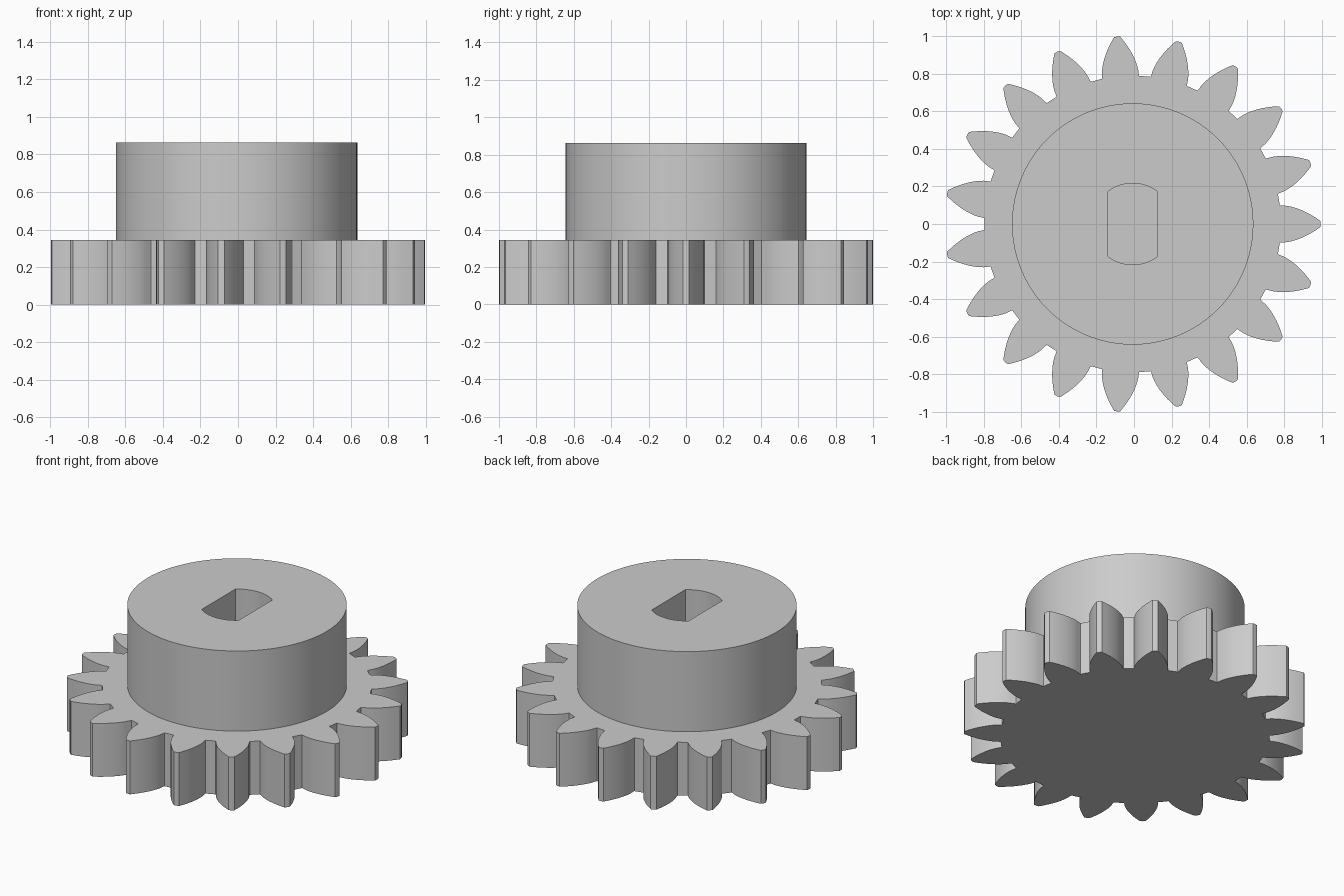
import bpy
import bmesh
from math import acos, atan, cos, pi, radians, sin, sqrt

cube = bpy.data.objects.get("Cube")
if cube:
    bpy.data.objects.remove(cube, do_unlink=True)

CENTRE_X = -0.007
TEETH = 19
ROOT_R, BASE_R, TIP_R = 0.79, 0.80, 1.0
GEAR_TOP, HUB_TOP = 0.345, 0.863
HUB_R, BORE_R, BORE_FLAT = 0.643, 0.217, 0.132

grey = bpy.data.materials.new("plain grey")
grey.use_nodes = True
colour = (0.6, 0.6, 0.6, 1)
grey.diffuse_color = colour
grey.node_tree.nodes["Principled BSDF"].inputs["Base Color"].default_value = colour


def polar(r, a, z=0.0):
    return (r * cos(a), r * sin(a), z)


def finish(bm, name):
    bmesh.ops.recalc_face_normals(bm, faces=bm.faces)
    mesh = bpy.data.meshes.new(name)
    bm.to_mesh(mesh)
    bm.free()
    mesh.materials.append(grey)
    obj = bpy.data.objects.new(name, mesh)
    obj.location.x = CENTRE_X
    bpy.context.collection.objects.link(obj)
    bpy.ops.object.select_all(action="DESELECT")
    obj.select_set(True)
    bpy.context.view_layer.objects.active = obj
    bpy.ops.object.shade_smooth_by_angle(angle=radians(25))


# Toothed wheel: involute flanks mirrored about each tooth's centre line
flank = [(ROOT_R, 0.127)]
for i in range(9):
    r = BASE_R + (TIP_R - BASE_R) * i / 8
    t = sqrt(max((r / BASE_R) ** 2 - 1, 0))
    flank.append((r, 0.123 - (t - atan(t))))
tooth = [(r, -a) for r, a in flank] + [(TIP_R + 0.002, 0)] + [(r, a) for r, a in reversed(flank)]

bm = bmesh.new()
outline = [bm.verts.new(polar(r, a + 2 * pi * k / TEETH)) for k in range(TEETH) for r, a in tooth]
face = bm.faces.new(outline)
extruded = bmesh.ops.extrude_face_region(bm, geom=[face], use_keep_orig=True)
top = [v for v in extruded["geom"] if isinstance(v, bmesh.types.BMVert)]
bmesh.ops.translate(bm, verts=top, vec=(0, 0, GEAR_TOP))
finish(bm, "toothed_wheel")

# Hub: round collar with a double-flat blind bore
corner = acos(BORE_FLAT / BORE_R)
angles = sorted([2 * pi * i / 96 for i in range(96)]
                + [corner, pi - corner, pi + corner, 2 * pi - corner])


def bore_radius(a):
    return min(BORE_R, BORE_FLAT / max(abs(cos(a)), 1e-6))


bm = bmesh.new()
rings = [[bm.verts.new(polar(radius(a), a, z)) for a in angles]
         for radius, z in ((lambda a: HUB_R, GEAR_TOP), (lambda a: HUB_R, HUB_TOP),
                           (bore_radius, HUB_TOP), (bore_radius, GEAR_TOP))]
n = len(angles)
for lower, upper in zip(rings, rings[1:]):
    for i in range(n):
        j = (i + 1) % n
        bm.faces.new((lower[i], lower[j], upper[j], upper[i]))
finish(bm, "hub")
